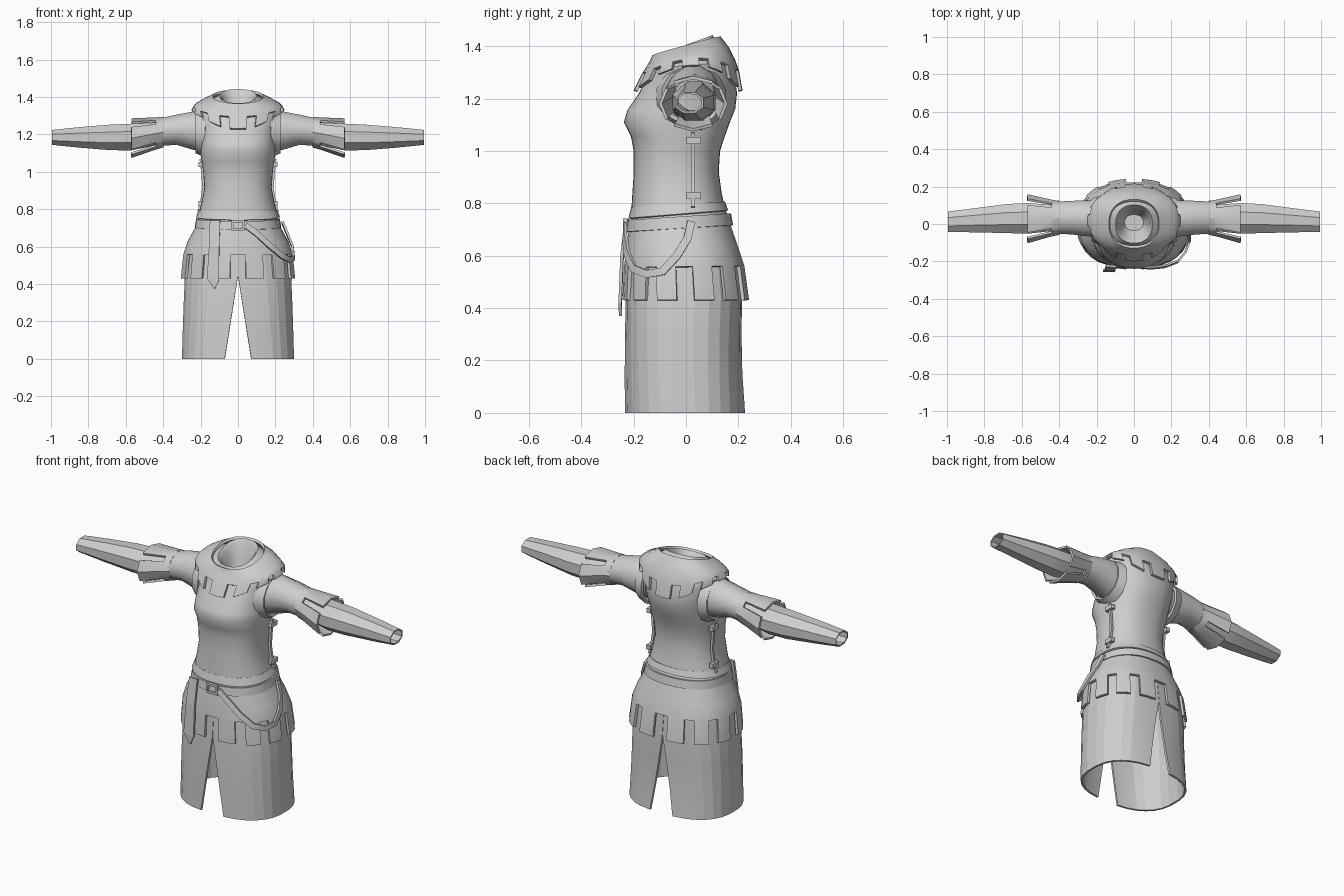
import bpy, bmesh, math
from mathutils import Vector

if "Cube" in bpy.data.objects:
    bpy.data.objects.remove(bpy.data.objects["Cube"])

cloth = bpy.data.materials.new("grey cloth")
cloth.diffuse_color = (0.62, 0.62, 0.62, 1)
cloth.use_nodes = True
cloth.node_tree.nodes["Principled BSDF"].inputs["Base Color"].default_value = cloth.diffuse_color


def loft(name, rings, closed=True, skip=None, thick=0.0, smooth=40, mirror=False, cap=False):
    """Skin a list of equal-length point rings; skip(row, column) leaves a hole."""
    bm = bmesh.new()
    rows = [[bm.verts.new(p) for p in r] for r in rings]
    n = len(rows[0])
    for r in range(len(rows) - 1):
        for i in range(n if closed else n - 1):
            if skip and skip(r, i):
                continue
            j = (i + 1) % n
            bm.faces.new((rows[r][i], rows[r][j], rows[r + 1][j], rows[r + 1][i]))
    if cap:
        bm.faces.new(rows[-1])
    bmesh.ops.delete(bm, geom=[v for v in bm.verts if not v.link_faces], context='VERTS')
    bmesh.ops.recalc_face_normals(bm, faces=bm.faces)
    me = bpy.data.meshes.new(name)
    bm.to_mesh(me)
    bm.free()
    ob = bpy.data.objects.new(name, me)
    bpy.context.collection.objects.link(ob)
    me.materials.append(cloth)
    bpy.ops.object.select_all(action='DESELECT')
    ob.select_set(True)
    bpy.context.view_layer.objects.active = ob
    if thick:
        mod = ob.modifiers.new("thickness", 'SOLIDIFY')
        mod.thickness, mod.offset = thick, 0
        bpy.ops.object.modifier_apply(modifier=mod.name)
    if mirror:
        mod = ob.modifiers.new("other_side", 'MIRROR')
        mod.use_mirror_merge = False
        bpy.ops.object.modifier_apply(modifier=mod.name)
    if smooth:
        bpy.ops.object.shade_smooth_by_angle(angle=math.radians(smooth))
    return ob


def spow(v, e):
    return math.copysign(abs(v) ** e, v)


def body_point(sec, a, grow=0.0, p=2.3):
    """Point on a rounded body section (half width, front y, back y, front z, back z)."""
    rx, yf, yb, zf, zb = sec
    c = spow(math.cos(a), 2 / p)
    x = (rx + grow) * spow(math.sin(a), 2 / p)
    y = (yf + yb) / 2 - ((yb - yf) / 2 + grow) * c
    return Vector((x, y, (zf + zb) / 2 + (zf - zb) / 2 * c))


def body_ring(sec, angles, grow=0.0, p=2.3):
    return [body_point(sec, a, grow, p) for a in angles]


def around(n):
    return [2 * math.pi * i / n for i in range(n)]


def tab_angles(n, centre):
    step = 2 * math.pi / n
    return [(k + f - centre) * step for k in range(n) for f in (0, 0.3, 0.6)]


# bodice with a turned-in neck opening
TORSO = [(.215, -.21, .15, .745, .775), (.196, -.206, .136, .82, .84), (.18, -.2, .125, .91, .92),
         (.186, -.2, .13, 1.0, 1.0), (.194, -.21, .148, 1.055, 1.055), (.2, -.237, .168, 1.11, 1.11),
         (.2, -.224, .188, 1.155, 1.16), (.205, -.18, .195, 1.22, 1.22), (.22, -.15, .184, 1.28, 1.29),
         (.232, -.128, .166, 1.315, 1.34), (.195, -.116, .143, 1.335, 1.385),
         (.118, -.108, .112, 1.355, 1.425), (.098, -.102, .102, 1.368, 1.442)]
NECK = [(.084, -.088, .09, 1.355, 1.425), (.07, -.06, .07, 1.31, 1.34), (.05, -.035, .05, 1.28, 1.28)]
loft("bodice", [body_ring(s, around(40)) for s in TORSO + NECK], cap=True, smooth=50)
loft("bodice_hem", [body_ring(s, around(40), .004) for s in
     [(.2, -.2, .14, .785, .805), (.216, -.211, .152, .742, .772)]], thick=.01)


# shoulder collar with square tabs, laid over the bodice
def collar_point(a, s):
    low = 7.0 + 1.75 * math.sin(a) ** 2
    v = 11.0 + (low - 11.0) * s
    i = min(int(v), len(TORSO) - 2)
    q = body_point(TORSO[i], a, .014).lerp(body_point(TORSO[i + 1], a, .014), v - i)
    return q + Vector((0, 0, .008))


ca = tab_angles(12, .3)
loft("collar", [[collar_point(a, s) for a in ca] for s in (0, .25, .5, .72, 1)],
     skip=lambda r, i: r == 3 and i % 3 == 2, thick=.014)

# belt, tunic skirt with square tabs
loft("belt", [body_ring(s, around(32)) for s in
     [(.214, -.214, .162, .735, .76), (.222, -.22, .17, .69, .715)]], thick=.02)
PEPLUM = [(.2, -.198, .145, .755, .775), (.222, -.214, .166, .69, .71), (.262, -.222, .192, .625, .635),
          (.287, -.231, .217, .555, .56), (.3, -.237, .235, .43, .43)]
pa = tab_angles(12, .8)
loft("tabbed_tunic", [body_ring(s, pa) for s in PEPLUM],
     skip=lambda r, i: r == 3 and i % 3 == 2, thick=.014)

# long skirt, one half panel mirrored, slit at front and back
SKIRT = [(.25, -.21, .19, .6, .6), (.28, -.224, .208, .44, .44), (.286, -.227, .206, .3, .3),
         (.291, -.229, .21, .15, .15), (.295, -.23, .222, 0, 0)]
panel = []
for sec in SKIRT:
    w = max(0, .07 * (1 - sec[3] / .44)) + .0005
    a0 = math.asin((w / sec[0]) ** 1.25)
    panel.append([body_point(sec, a0 + (math.pi - 2 * a0) * k / 13, 0, 2.5) for k in range(14)])
loft("skirt_panels", panel, closed=False, thick=.012, mirror=True, smooth=12)


# sleeves
def arm_ring(x, yc, ry, zc, rz, angles):
    return [Vector((x, yc + ry * math.cos(a), zc + rz * math.sin(a))) for a in angles]


round_arm = [a + math.pi / 12 for a in around(12)]
loft("armhole_trim", [arm_ring(*s, round_arm) for s in
     [(.175, .02, .13, 1.205, .125), (.225, .022, .112, 1.21, .108)]], thick=.014, mirror=True)
loft("upper_sleeve", [arm_ring(*s, round_arm) for s in
     [(.17, .025, .1, 1.215, .108), (.235, .03, .096, 1.22, .102), (.33, .034, .088, 1.225, .078),
      (.43, .033, .083, 1.21, .071)]], thick=.01, mirror=True)

# flared cuff made of four flaps
flap_angles = [math.pi / 2 * k + d for k in range(4) for d in (-.62, 0, .62)]
loft("cuff_flaps", [arm_ring(*s, flap_angles) for s in
     [(.40, .033, .085, 1.212, .076), (.44, .032, .092, 1.205, .08), (.57, .028, .125, 1.18, .1)]],
     skip=lambda r, i: r == 1 and i % 3 == 2, thick=.012, mirror=True, smooth=30)

# faceted, open-ended lower sleeve
hex_arm = [a + math.pi / 8 for a in around(8)]
loft("lower_sleeve", [arm_ring(*s, hex_arm) for s in
     [(.42, .033, .07, 1.205, .06), (.57, .03, .085, 1.186, .073), (.68, .029, .08, 1.184, .07),
      (.85, .02, .066, 1.184, .055), (.995, .012, .055, 1.184, .039)]],
     thick=.008, mirror=True, smooth=20)


# straps
def ribbon(name, path, width, thick=.012):
    left, right = [], []
    pts = [Vector(p) for p in path]
    for k, p in enumerate(pts):
        tangent = pts[min(k + 1, len(pts) - 1)] - pts[max(k - 1, 0)]
        side = tangent.cross(Vector((p.x, p.y, 0))).normalized() * width / 2
        left.append(p + side)
        right.append(p - side)
    return loft(name, [left, right], closed=False, thick=thick, smooth=30)


ribbon("looped_strap", [(.04, -.232, .715), (.1, -.234, .67), (.17, -.225, .605), (.235, -.2, .55),
       (.275, -.15, .53), (.298, -.09, .54), (.292, -.035, .6), (.265, .005, .665), (.238, .02, .73)], .03)
loft("hanging_strap", [[(-.15, -.222, .74), (-.155, -.243, .6), (-.166, -.25, .43), (-.125, -.25, .37)],
     [(-.095, -.228, .74), (-.1, -.245, .6), (-.102, -.252, .42), (-.125, -.25, .37)]],
     closed=False, thick=.012, smooth=0)


# small plates: belt buckle, side seam and its clasps
def box(name, centre, size, mirror=False):
    c, h = Vector(centre), Vector(size) / 2
    corners = [(-1, -1), (1, -1), (1, 1), (-1, 1)]
    ends = [[c + Vector((u * h.x, v * h.y, s * h.z)) for u, v in corners] for s in (-1, 1)]
    middle = [[c + Vector((0, 0, s * h.z))] * 4 for s in (-1, 1)]
    return loft(name, [middle[0], ends[0], ends[1], middle[1]], smooth=0, mirror=mirror)


for z in (.692, .736):
    box("buckle_bar", (0, -.232, z), (.07, .016, .012))
for x in (-.03, .03):
    box("buckle_side", (x, -.232, .714), (.012, .016, .05))
ribbon_path = [(.211, .02, .785), (.195, .02, .84), (.184, .02, .915), (.19, .02, 1.0), (.199, .02, 1.07)]
loft("side_seam", [[Vector((x, y + d, z)) for x, y, z in ribbon_path] for d in (0, .014)],
     closed=False, thick=.014, mirror=True)
for x, z in ((.2, .83), (.198, 1.04)):
    box("side_clasp", (x, .03, z), (.024, .055, .026), mirror=True)
